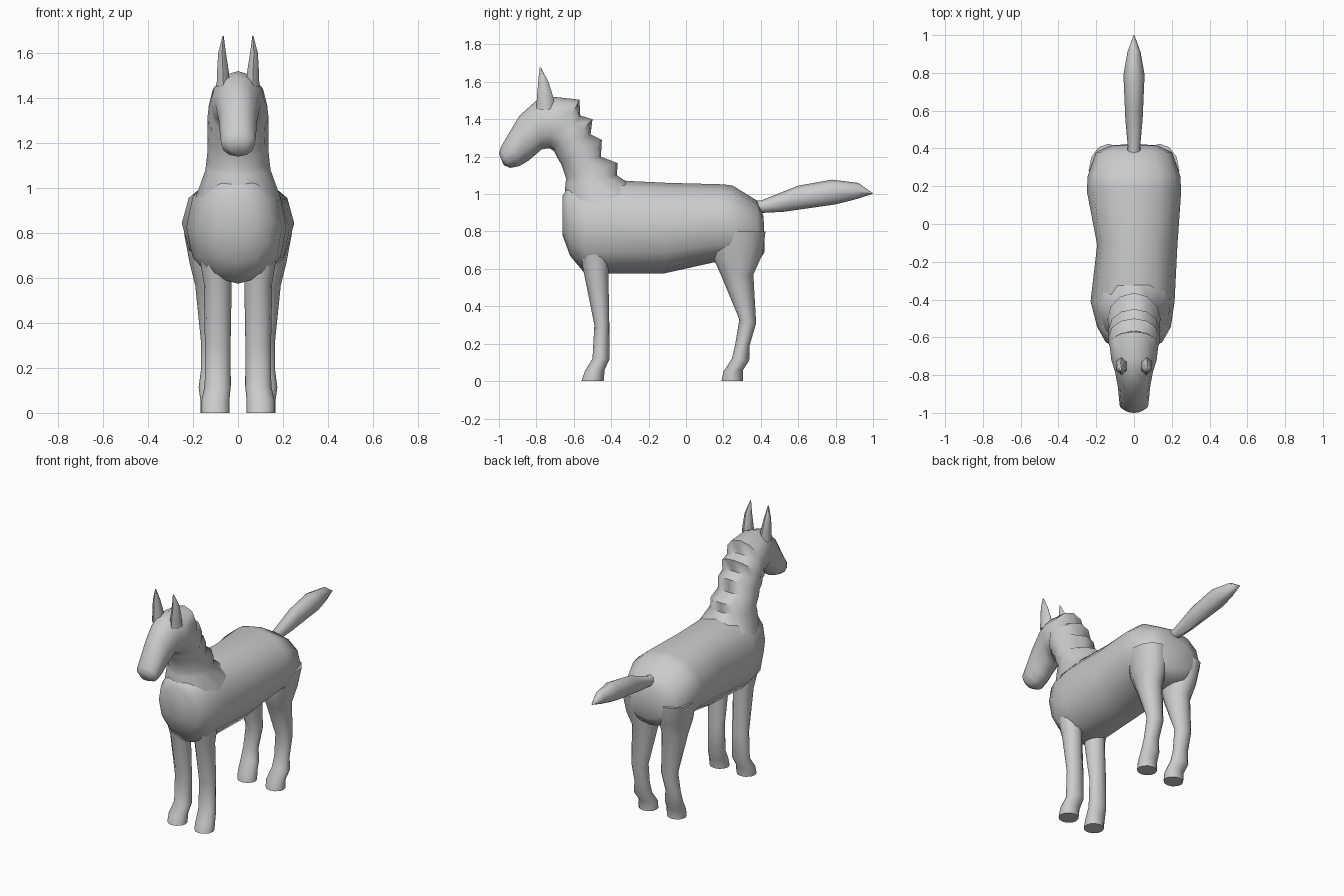
import bpy
import bmesh
import math

default = bpy.data.objects.get("Cube")
if default:
    bpy.data.objects.remove(default, do_unlink=True)


def signed_power(value, power):
    return math.copysign(abs(value) ** power, value)


def loft(name, rings, sides=12, x=0.0, mirror=False, power=1.0, sharp=55):
    """Skin oval rings; each is (edge_a, edge_b, half_width[, x_centre or right_half_width])."""
    bm = bmesh.new()
    loops = []
    for (ya, za), (yb, zb), width, *extra in rings:
        centre = extra[0] if extra and mirror else x
        right = extra[0] if extra and not mirror else width
        loop = []
        for i in range(sides):
            angle = math.tau * i / sides
            across = signed_power(math.sin(angle), power)
            along = signed_power(math.cos(angle), power) / 2
            half = width if across > 0 else right
            loop.append(bm.verts.new((
                centre + across * half,
                (ya + yb) / 2 + along * (yb - ya),
                (za + zb) / 2 + along * (zb - za))))
        loops.append(loop)
    for low, high in zip(loops, loops[1:]):
        for i in range(sides):
            j = (i + 1) % sides
            bm.faces.new((low[i], low[j], high[j], high[i]))
    bm.faces.new(loops[0])
    bm.faces.new(loops[-1])
    bmesh.ops.recalc_face_normals(bm, faces=bm.faces)
    mesh = bpy.data.meshes.new(name)
    bm.to_mesh(mesh)
    bm.free()
    obj = bpy.data.objects.new(name, mesh)
    bpy.context.collection.objects.link(obj)
    bpy.ops.object.select_all(action="DESELECT")
    obj.select_set(True)
    bpy.context.view_layer.objects.active = obj
    bpy.ops.object.shade_smooth_by_angle(angle=math.radians(sharp))
    if mirror:
        obj.modifiers.new("Mirror", "MIRROR").use_mirror_merge = False
    return obj


# Torso, from chest to rump; the right flank is slightly pinched
loft("torso", [
    ((-.66, .78), (-.66, .99), .08),
    ((-.62, .67), (-.63, 1.04), .15),
    ((-.54, .575), (-.55, 1.06), .195),
    ((-.41, .575), (-.41, 1.075), .215, .23),
    ((-.12, .575), (-.1, 1.06), .23, .195),
    ((.15, .635), (.2, 1.052), .25),
    ((.26, .62), (.25, 1.045), .245),
    ((.38, .63), (.38, .965), .2),
    ((.42, .69), (.415, .88), .12),
], power=.9)

# Neck with a stepped mane, turning at the throat into the head
loft("neck_and_head", [
    ((-.65, .88), (-.26, 1.03), .19),
    ((-.645, 1.06), (-.37, 1.1), .145),
    ((-.64, 1.08), (-.365, 1.165), .14),
    ((-.66, 1.14), (-.455, 1.2), .135),
    ((-.665, 1.155), (-.45, 1.29), .135),
    ((-.685, 1.19), (-.51, 1.32), .135),
    ((-.69, 1.2), (-.5, 1.4), .135),
    ((-.7, 1.22), (-.565, 1.42), .135),
    ((-.705, 1.23), (-.57, 1.505), .13),
    ((-.73, 1.245), (-.71, 1.52), .12),
    ((-.77, 1.24), (-.8, 1.5), .1),
    ((-.84, 1.18), (-.89, 1.42), .085),
    ((-.89, 1.15), (-.95, 1.32), .08),
    ((-.94, 1.14), (-.99, 1.25), .075),
    ((-.975, 1.155), (-1, 1.215), .04),
])

# Front legs: shoulder, knee, fetlock, hoof
loft("front_legs", [
    ((-.6, .8), (-.4, .8), .08, .11),
    ((-.545, .575), (-.415, .575), .062, .09),
    ((-.49, .3), (-.41, .3), .057, .09),
    ((-.5, .12), (-.408, .12), .058, .09),
    ((-.54, .055), (-.435, .06), .062, .1),
    ((-.56, 0), (-.44, 0), .062, .1),
], mirror=True)

# Hind legs: hip, thigh, hock, fetlock, hoof
loft("hind_legs", [
    ((.14, .8), (.425, .8), .105, .135),
    ((.15, .65), (.41, .68), .095, .12),
    ((.19, .56), (.36, .57), .08, .11),
    ((.285, .33), (.375, .31), .055, .11),
    ((.262, .19), (.34, .19), .05, .115),
    ((.245, .12), (.338, .11), .06, .115),
    ((.2, .05), (.305, .06), .062, .105),
    ((.19, 0), (.305, 0), .062, .105),
], mirror=True)

# Raised tail
loft("tail", [
    ((.34, .9), (.34, .97), .035),
    ((.42, .9), (.4, .965), .033),
    ((.52, .905), (.6, 1.045), .046),
    ((.8, .945), (.78, 1.077), .056),
    ((.9, .97), (.92, 1.06), .035),
    ((.995, 1), (1, 1.005), .003),
], sides=8)

# Pointed ears
loft("ears", [
    ((-.8, 1.45), (-.7, 1.45), .035, .065),
    ((-.797, 1.52), (-.71, 1.52), .03, .067),
    ((-.79, 1.6), (-.735, 1.6), .02, .071),
    ((-.783, 1.677), (-.775, 1.675), .003, .066),
], sides=6, mirror=True)
